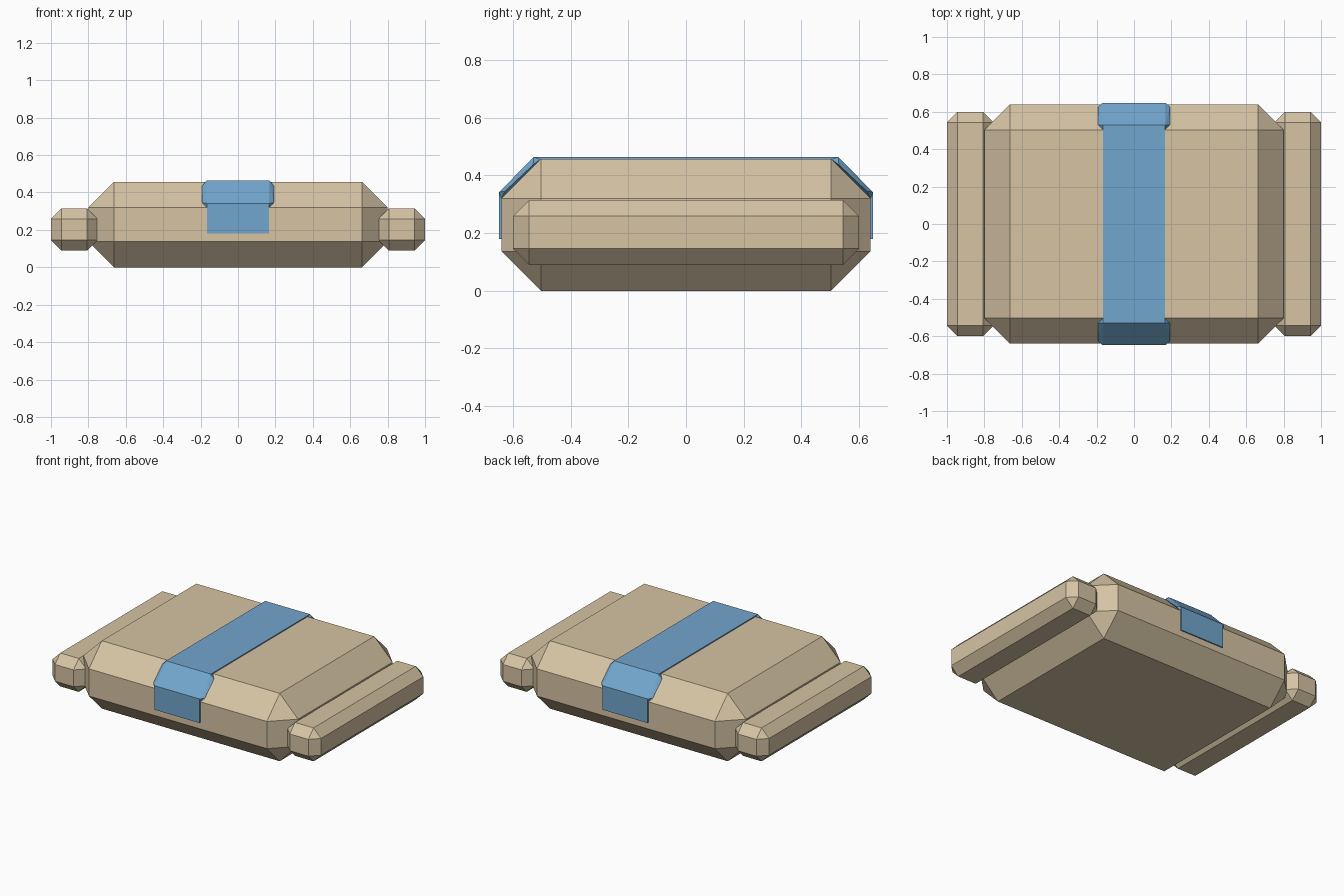
import bpy
import bmesh

default = bpy.data.objects.get("Cube")
if default:
    bpy.data.objects.remove(default, do_unlink=True)


def make_material(name, rgb):
    mat = bpy.data.materials.new(name)
    mat.use_nodes = True
    mat.diffuse_color = (*rgb, 1)
    mat.node_tree.nodes["Principled BSDF"].inputs["Base Color"].default_value = (*rgb, 1)
    return mat


tan = make_material("tan canvas", (0.67, 0.55, 0.37))
blue = make_material("blue strap", (0.168, 0.381, 0.61))


def finish(name, bm, mat):
    bmesh.ops.recalc_face_normals(bm, faces=bm.faces)
    mesh = bpy.data.meshes.new(name)
    bm.to_mesh(mesh)
    bm.free()
    mesh.materials.append(mat)
    obj = bpy.data.objects.new(name, mesh)
    bpy.context.collection.objects.link(obj)
    return obj


def chamfered_box(name, low, high, chamfer, mat):
    bm = bmesh.new()
    bmesh.ops.create_cube(bm, size=1)
    for v in bm.verts:
        for i in range(3):
            v.co[i] = high[i] if v.co[i] > 0 else low[i]
    bmesh.ops.bevel(bm, geom=bm.edges[:], offset=chamfer, offset_type='OFFSET',
                    segments=1, affect='EDGES')
    return finish(name, bm, mat)


# Main bag
chamfered_box("bag_body", (-0.8, -0.64, 0), (0.8, 0.64, 0.457), 0.137, tan)

# Side pockets
chamfered_box("left_pocket", (0.75, -0.6, 0.09), (1.0, 0.6, 0.315), 0.056, tan)
chamfered_box("right_pocket", (-1.0, -0.6, 0.09), (-0.75, 0.6, 0.315), 0.056, tan)

# Strap: a folded band laid over the top, extruded across its width
half_width = 0.167
outer = [(0.648, 0.18), (0.648, 0.342), (0.528, 0.464)]
inner = [(0.5, 0.45), (0.63, 0.32), (0.63, 0.18)]
profile = ([(-y, z) for y, z in outer] + outer[::-1]
           + inner[::-1] + [(-y, z) for y, z in inner])
bm = bmesh.new()
band = bm.faces.new([bm.verts.new((-half_width, y, z)) for y, z in profile])
swept = bmesh.ops.extrude_face_region(bm, geom=[band], use_keep_orig=True)
bmesh.ops.translate(bm, vec=(2 * half_width, 0, 0),
                    verts=[g for g in swept["geom"] if isinstance(g, bmesh.types.BMVert)])
finish("strap", bm, blue)

# Flared strap edges that fold down onto the bag's sloping shoulders
for sx, side in ((1, "left"), (-1, "right")):
    for sy, end in ((-1, "front"), (1, "back")):
        bm = bmesh.new()
        for y, z in (outer[1], outer[2], (0.505, 0.455), (0.64, 0.32)):
            bm.verts.new((sx * half_width, sy * y, z))
        for y, z in ((0.53, 0.437), (0.628, 0.345)):
            bm.verts.new((sx * 0.192, sy * y, z))
        bmesh.ops.convex_hull(bm, input=bm.verts[:])
        finish(f"{end}_{side}_strap_flare", bm, blue)
